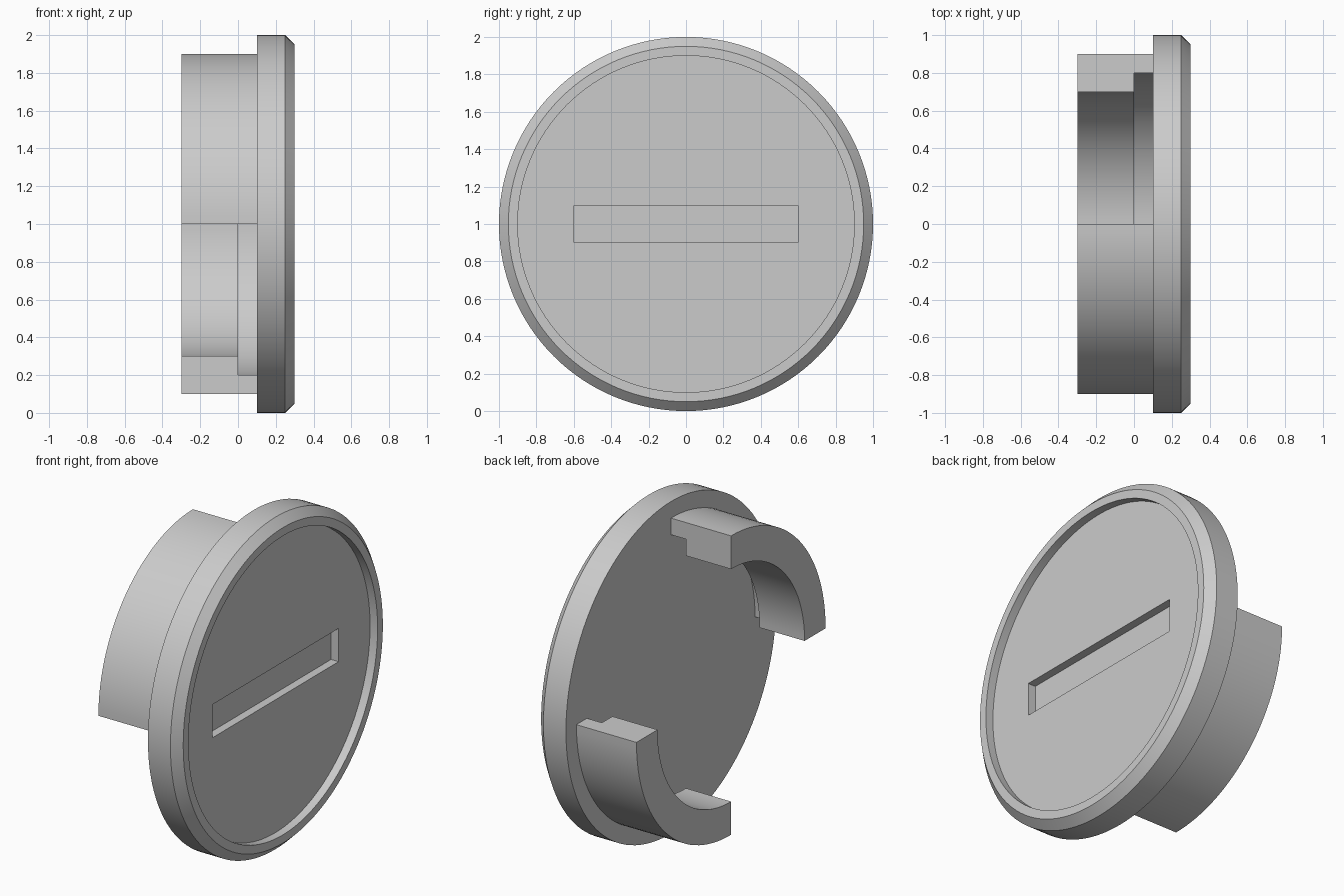
import bpy
import bmesh
from math import pi, radians
from mathutils import Matrix, Vector

cube = bpy.data.objects.get("Cube")
if cube:
    bpy.data.objects.remove(cube, do_unlink=True)

grey = bpy.data.materials.new("plain grey")
grey.use_nodes = True
colour = (0.6, 0.6, 0.6, 1)
grey.diffuse_color = colour
grey.node_tree.nodes["Principled BSDF"].inputs["Base Color"].default_value = colour

AXIS_HEIGHT = Vector((0, 0, 1))


def finish(bm, name):
    """Turn a bmesh into a named object on the common axis."""
    bmesh.ops.remove_doubles(bm, verts=bm.verts, dist=1e-5)
    bmesh.ops.recalc_face_normals(bm, faces=bm.faces)
    bmesh.ops.translate(bm, verts=bm.verts, vec=AXIS_HEIGHT)
    mesh = bpy.data.meshes.new(name)
    bm.to_mesh(mesh)
    bm.free()
    mesh.materials.append(grey)
    obj = bpy.data.objects.new(name, mesh)
    bpy.context.collection.objects.link(obj)
    return obj


def activate(obj):
    bpy.ops.object.select_all(action="DESELECT")
    obj.select_set(True)
    bpy.context.view_layer.objects.active = obj


def smooth(obj):
    activate(obj)
    bpy.ops.object.shade_smooth_by_angle(angle=radians(30))


def turned(name, profile, angle, steps, solid, start=0):
    """Sweep an (x, radius) profile about the x axis; solid closes the section."""
    bm = bmesh.new()
    verts = [bm.verts.new((x, 0, r)) for x, r in profile]
    if solid:
        geom = [bm.faces.new(verts)]
    else:
        geom = verts + [bm.edges.new(pair) for pair in zip(verts, verts[1:])]
    bmesh.ops.spin(bm, geom=geom, cent=(0, 0, 0), axis=(1, 0, 0),
                   angle=angle, steps=steps, use_duplicate=False)
    bmesh.ops.rotate(bm, verts=bm.verts, cent=(0, 0, 0),
                     matrix=Matrix.Rotation(start, 3, "X"))
    return finish(bm, name)


# Chamfered cap with a shallow round recess in its outer face
cap = turned("cap_disc",
             [(0.1, 0), (0.1, 1), (0.25, 1), (0.3, 0.95),
              (0.3, 0.9), (0.25, 0.9), (0.25, 0)],
             2 * pi, 128, False)

# Coin slot cut into the recess floor
bm = bmesh.new()
bmesh.ops.create_cube(bm, size=1)
bmesh.ops.scale(bm, verts=bm.verts, vec=(0.08, 1.2, 0.2))
bmesh.ops.translate(bm, verts=bm.verts, vec=(0.24, 0, 0))
cutter = finish(bm, "slot_cutter")
cutter.hide_render = True
cut = cap.modifiers.new("slot", "BOOLEAN")
cut.operation = "DIFFERENCE"
cut.solver = "EXACT"
cut.object = cutter
activate(cap)
bpy.ops.object.modifier_apply(modifier=cut.name)
bpy.data.objects.remove(cutter, do_unlink=True)
smooth(cap)

# Two opposite quarter-ring brackets, undercut next to the cap
section = [(-0.3, 0.7), (0, 0.7), (0, 0.8), (0.1, 0.8), (0.1, 0.9), (-0.3, 0.9)]
for name, start in (("upper_bracket", 0), ("lower_bracket", pi)):
    smooth(turned(name, section, pi / 2, 32, True, start))
